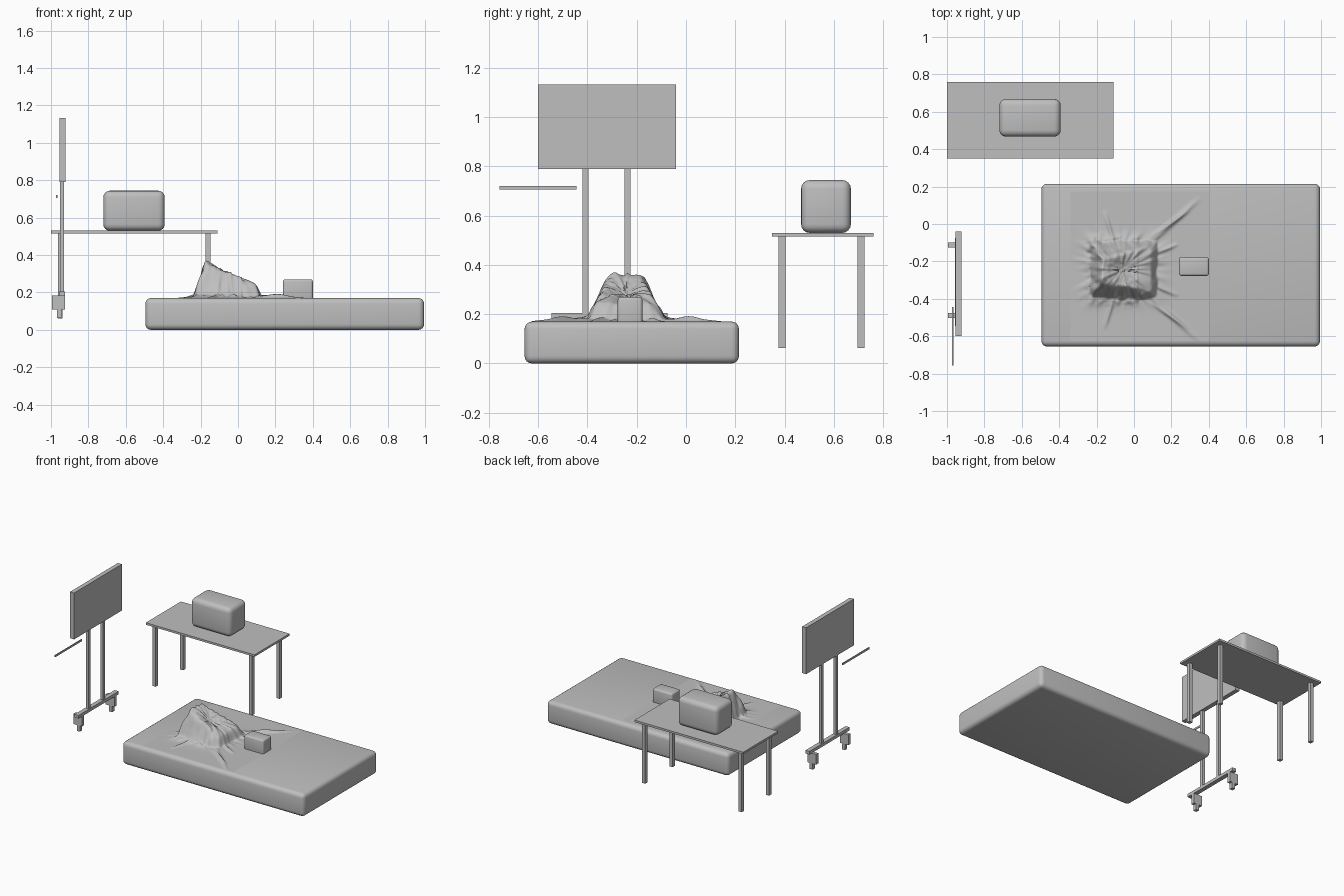
import bpy, bmesh, math
from mathutils import Vector, noise

if "Cube" in bpy.data.objects:
    bpy.data.objects.remove(bpy.data.objects["Cube"], do_unlink=True)

grey = bpy.data.materials.new("plain grey")
grey.use_nodes = True
grey.diffuse_color = (0.52, 0.52, 0.52, 1)
grey.node_tree.nodes["Principled BSDF"].inputs["Base Color"].default_value = (0.52, 0.52, 0.52, 1)


def finish(name, bm, smooth=None):
    mesh = bpy.data.meshes.new(name)
    bm.to_mesh(mesh)
    bm.free()
    mesh.materials.append(grey)
    ob = bpy.data.objects.new(name, mesh)
    bpy.context.collection.objects.link(ob)
    if smooth:
        bpy.ops.object.select_all(action="DESELECT")
        ob.select_set(True)
        bpy.context.view_layer.objects.active = ob
        bpy.ops.object.shade_smooth_by_angle(angle=math.radians(smooth))
    return ob


def box(name, xs, ys, zs, radius=0, segments=4):
    """Box between pairs of limits, with optional rounded edges."""
    bm = bmesh.new()
    bmesh.ops.create_cube(bm, size=1)
    for v in bm.verts:
        v.co = [a + (b - a) * (c + 0.5) for c, (a, b) in zip(v.co, (xs, ys, zs))]
    if radius:
        bmesh.ops.bevel(bm, geom=bm.edges[:], offset=radius, segments=segments,
                        profile=0.5, affect="EDGES")
    return finish(name, bm, 35 if radius else None)


# Mattress and the small block lying on it
box("mattress", (-0.495, 0.995), (-0.655, 0.215), (0, 0.17), 0.03)
box("small_block", (0.24, 0.4), (-0.277, -0.177), (0.15, 0.27), 0.012, 3)

# Table with four legs and a rounded case on top
box("table_top", (-1, -0.11), (0.35, 0.76), (0.515, 0.53))
for side, x in (("right", -0.95), ("left", -0.16)):
    for end, y in (("front", 0.39), ("back", 0.71)):
        box(f"table_leg_{end}_{side}", (x - 0.013, x + 0.013),
            (y - 0.014, y + 0.014), (0.062, 0.516))
box("table_case", (-0.72, -0.392), (0.467, 0.669), (0.53, 0.744), 0.035)

# Display board on two posts, with a foot bar and casters
box("board", (-0.955, -0.922), (-0.6, -0.04), (0.79, 1.133))
box("foot_bar", (-0.957, -0.925), (-0.545, -0.075), (0.182, 0.205))
for end, post_y, foot_y in (("front", -0.408, -0.49), ("back", -0.237, -0.113)):
    box(f"board_post_{end}", (-0.952, -0.93), (post_y - 0.012, post_y + 0.012), (0.2, 0.795))
    box(f"caster_mount_{end}", (-0.995, -0.925), (foot_y - 0.013, foot_y + 0.013), (0.108, 0.184))
    box(f"caster_{end}", (-0.967, -0.943), (foot_y - 0.013, foot_y + 0.013), (0.064, 0.11))

# Thin pointer beside the board
box("pointer", (-0.972, -0.966), (-0.757, -0.445), (0.706, 0.72))


def smooth_min(a, b, k):
    h = max(k - abs(a - b), 0) / k
    return min(a, b) - h * h * k / 4


def bump(d, width):
    return math.exp(-(d / width) ** 2)


def ridge(x, y, start, end, width):
    """Height of a fold running between two points."""
    p, a = Vector((x, y)), Vector(start)
    run = Vector(end) - a
    t = (p - a).dot(run) / run.length_squared
    if not 0 < t < 1:
        return 0
    return bump((p - a - run * t).length, width) * math.sin(math.pi * t)


def drape(x, y):
    """Height of the cloth over the tilted cushion."""
    side = y + 0.245
    wobble = noise.noise(Vector((x * 22, y * 22, 1)))
    # Tilted top, steep head end, sloping sides and short foot end
    slope = 0.182 - (x + 0.165) * 0.45
    head = (x + 0.232 + wobble * 0.012) * 3.2
    foot = (0.125 - x + wobble * 0.01) * 2.3
    sides = (0.155 - abs(side) + wobble * 0.012) * 2.0
    h = smooth_min(smooth_min(slope, head, 0.03), smooth_min(sides, foot, 0.03), 0.025)
    h = -smooth_min(-h, 0, 0.012)
    # Sagging pocket in the tilted top
    pocket = bump(x + 0.045, 0.075) ** 1.2 * bump(side, 0.06)
    h -= 0.03 * pocket
    # Creases fading away from the cushion
    dx = max(abs(x + 0.06) - 0.17, 0)
    dy = max(abs(side) - 0.14, 0)
    near = bump(math.hypot(dx, dy), 0.06)
    angle = math.atan2(side, x + 0.06)
    crease = noise.noise(Vector((math.cos(angle) * 7, math.sin(angle) * 7, math.hypot(x, side) * 6)))
    h += near * (0.006 + 0.011 * crease)
    # Rumpled hem around the head end
    hem = bump(math.hypot(max(-0.21 - x, 0), dy) - 0.02, 0.025) if x < 0.02 else 0
    h += 0.009 * hem * (1 + noise.noise(Vector((x * 40, y * 40, 5))))
    # Long folds pulled out towards the mattress sides
    for s in (-1, 1):
        for sx, sy, ex, ey, w in ((0.06, 0.12, 0.36, 0.39, 0.013),
                                  (0.08, 0.17, 0.3, 0.32, 0.009),
                                  (-0.1, 0.12, -0.16, 0.32, 0.01),
                                  (0.1, 0.08, 0.24, 0.14, 0.01)):
            h += 0.011 * ridge(x, y, (sx, s * sy - 0.245), (ex, s * ey - 0.245), w)
    return max(h, 0)


# Cloth draped over the cushion, flat at its outer edge
bm = bmesh.new()
bmesh.ops.create_grid(bm, x_segments=130, y_segments=140, size=1)
for v in bm.verts:
    x, y = 0.03 + v.co.x * 0.37, -0.225 + v.co.y * 0.4
    v.co = (x, y, 0.1705 + drape(x, y))
finish("draped_cloth", bm, 70)
